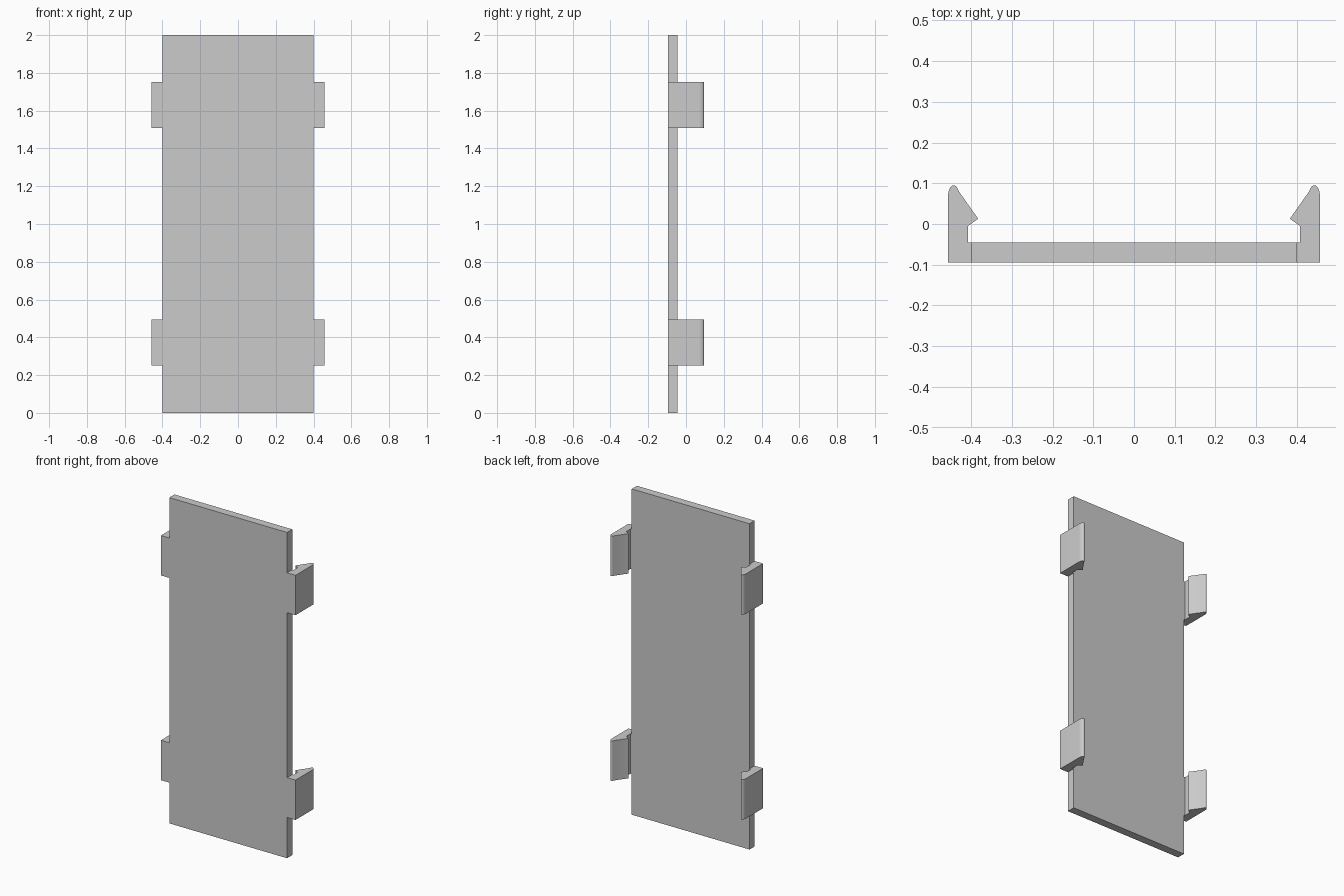
import bpy, bmesh, math
from mathutils import Vector

cube = bpy.data.objects.get("Cube")
if cube:
    bpy.data.objects.remove(cube, do_unlink=True)

grey = bpy.data.materials.new("plain_grey")
grey.use_nodes = True
color = (0.6, 0.6, 0.6, 1)
grey.diffuse_color = color
grey.node_tree.nodes["Principled BSDF"].inputs["Base Color"].default_value = color


def extrude_profile(name, points, bottom, top):
    """Extrude a flat outline upwards into a solid."""
    bm = bmesh.new()
    face = bm.faces.new([bm.verts.new((x, y, bottom)) for x, y in points])
    result = bmesh.ops.extrude_face_region(bm, geom=[face])
    verts = [v for v in result["geom"] if isinstance(v, bmesh.types.BMVert)]
    bmesh.ops.translate(bm, verts=verts, vec=Vector((0, 0, top - bottom)))
    bmesh.ops.recalc_face_normals(bm, faces=bm.faces)
    mesh = bpy.data.meshes.new(name)
    bm.to_mesh(mesh)
    bm.free()
    mesh.materials.append(grey)
    obj = bpy.data.objects.new(name, mesh)
    bpy.context.collection.objects.link(obj)
    bpy.ops.object.select_all(action="DESELECT")
    obj.select_set(True)
    bpy.context.view_layer.objects.active = obj
    bpy.ops.object.shade_smooth_by_angle(angle=math.radians(30))
    return obj


# Flat rectangular panel
FRONT, BACK, HALF = -0.095, -0.045, 0.40
extrude_profile("panel", [(-HALF, FRONT), (HALF, FRONT), (HALF, BACK), (-HALF, BACK)], 0, 2)

# Snap clip outline: straight outer wall, rounded tip, sloped barb, undercut
tip = []
for i in range(13):
    a = math.radians(150 * i / 12)
    rx = 0.014
    tip.append((0.443 + rx * math.cos(a), 0.067 + 0.028 * math.sin(a)))
clip = [(HALF, FRONT), (0.457, FRONT)] + tip + [
    (0.383, 0.013), (0.408, -0.005), (0.408, BACK), (HALF, BACK)]

# Two clips on each side
for level, z in (("lower", 0.25), ("upper", 1.507)):
    for side, s in (("left", 1), ("right", -1)):
        extrude_profile(f"{level}_{side}_clip", [(s * x, y) for x, y in clip], z, z + 0.245)
